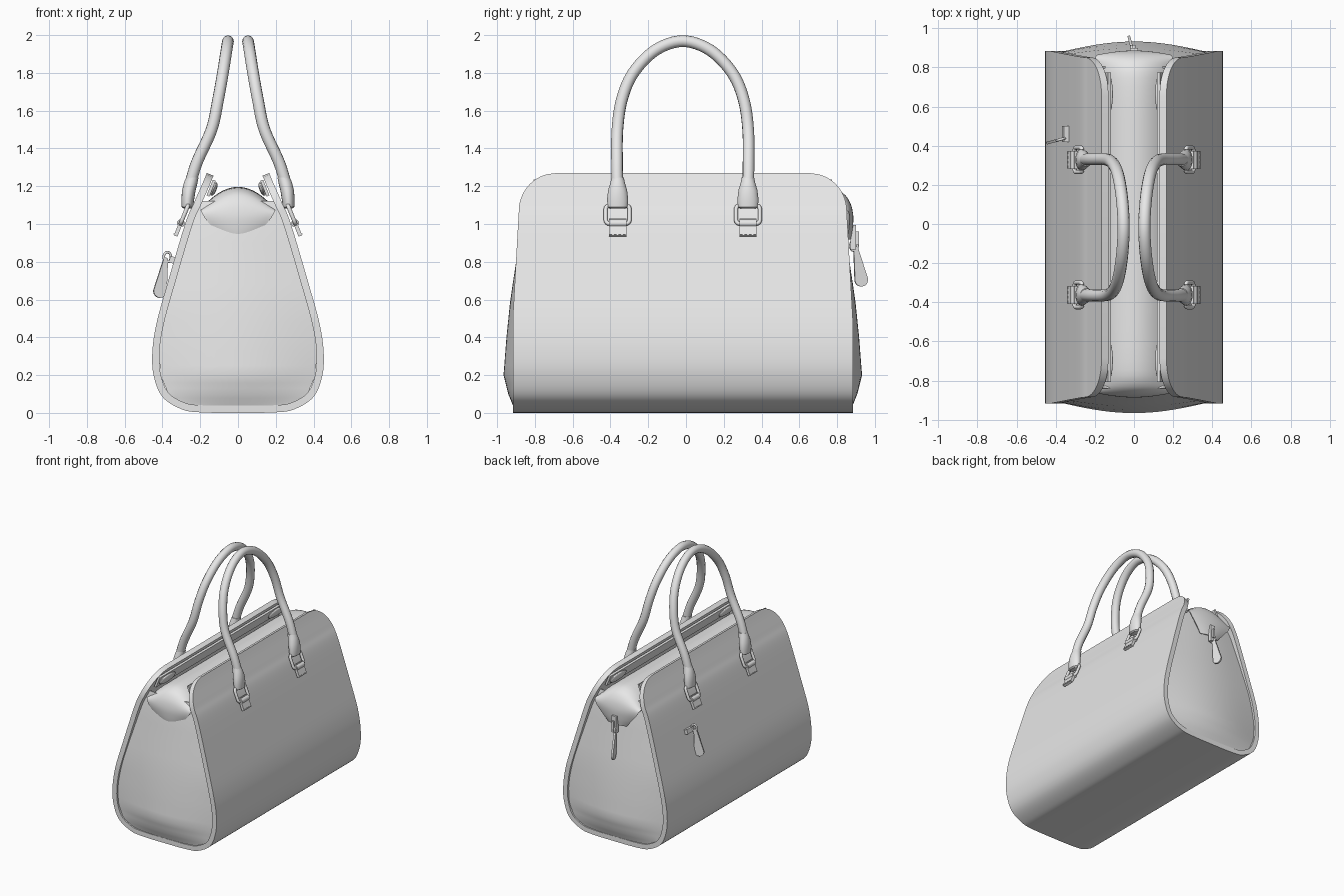
import bpy, bmesh, math
from mathutils import Vector, Matrix

if "Cube" in bpy.data.objects:
    bpy.data.objects.remove(bpy.data.objects["Cube"])

mat = bpy.data.materials.new("light grey leather")
mat.diffuse_color = (0.8, 0.8, 0.8, 1)
mat.use_nodes = True
mat.node_tree.nodes["Principled BSDF"].inputs["Base Color"].default_value = mat.diffuse_color


def finish(ob, angle=35):
    """Give the part its colour, consistent normals and smooth shading."""
    ob.data.materials.clear()
    ob.data.materials.append(mat)
    bm = bmesh.new()
    bm.from_mesh(ob.data)
    bmesh.ops.recalc_face_normals(bm, faces=bm.faces)
    bm.to_mesh(ob.data)
    bm.free()
    bpy.ops.object.select_all(action='DESELECT')
    ob.select_set(True)
    bpy.context.view_layer.objects.active = ob
    bpy.ops.object.shade_smooth_by_angle(angle=math.radians(angle))
    return ob


def add_mesh(name, verts, faces, thick=0, offset=0, angle=35):
    me = bpy.data.meshes.new(name)
    me.from_pydata([tuple(v) for v in verts], [], faces)
    ob = bpy.data.objects.new(name, me)
    bpy.context.collection.objects.link(ob)
    if thick:
        mod = ob.modifiers.new("thickness", 'SOLIDIFY')
        mod.thickness, mod.offset, mod.use_even_offset = thick, offset, True
        bpy.context.view_layer.objects.active = ob
        bpy.ops.object.modifier_apply(modifier=mod.name)
    return finish(ob, angle)


def loft(name, rows, closed=False, **kw):
    """Skin rows of points; closed rows become a capped solid."""
    n = len(rows[0])
    verts = [p for r in rows for p in r]
    faces = [(i * n + j, (i + 1) * n + j, (i + 1) * n + (j + 1) % n, i * n + (j + 1) % n)
             for i in range(len(rows) - 1) for j in range(n if closed else n - 1)]
    if closed:
        faces += [tuple(range(n)), tuple(range((len(rows) - 1) * n, len(rows) * n))]
    return add_mesh(name, verts, faces, **kw)


def spline(pts, n=8):
    """Catmull-Rom curve through the points."""
    p = [Vector(q) for q in pts]
    p = [2 * p[0] - p[1]] + p + [2 * p[-1] - p[-2]]
    out = []
    for a, b, c, d in zip(p, p[1:], p[2:], p[3:]):
        for k in range(n):
            t = k / n
            out.append(0.5 * (2 * b + (c - a) * t + (2 * a - 5 * b + 4 * c - d) * t * t
                              + (3 * b - a - 3 * c + d) * t ** 3))
    return out + [p[-2]]


def interp(table, z):
    for (z0, a), (z1, b) in zip(table, table[1:]):
        if z <= z1:
            return a + (b - a) * max(0, (z - z0) / (z1 - z0))
    return table[-1][1]


def tube(name, pts, r, cyclic=False):
    cu = bpy.data.curves.new(name, 'CURVE')
    cu.dimensions, cu.bevel_depth, cu.bevel_resolution = '3D', r, 4
    cu.use_fill_caps = True
    sp = cu.splines.new('POLY')
    sp.points.add(len(pts) - 1)
    for q, p in zip(sp.points, pts):
        q.co = (*p, 1)
    sp.use_cyclic_u = cyclic
    ob = bpy.data.objects.new(name, cu)
    bpy.context.collection.objects.link(ob)
    bpy.ops.object.select_all(action='DESELECT')
    ob.select_set(True)
    bpy.context.view_layer.objects.active = ob
    bpy.ops.object.convert(target='MESH')
    return finish(bpy.context.view_layer.objects.active)


def solid(name, kind, size, M):
    bm = bmesh.new()
    if kind == 'box':
        bmesh.ops.create_cube(bm, size=1)
    elif kind == 'ball':
        bmesh.ops.create_uvsphere(bm, u_segments=24, v_segments=12, radius=0.5)
    else:  # cylinder along y
        bmesh.ops.create_cone(bm, cap_ends=True, segments=16, radius1=0.5, radius2=0.5, depth=1,
                              matrix=Matrix.Rotation(math.pi / 2, 4, 'X'))
    bm.transform(M @ Matrix.Diagonal((*size, 1)))
    me = bpy.data.meshes.new(name)
    bm.to_mesh(me)
    bm.free()
    ob = bpy.data.objects.new(name, me)
    bpy.context.collection.objects.link(ob)
    return finish(ob)


CY = -0.017  # the shell sits slightly forward

# Outer shell: a U-shaped sheet with rounded upper corners
half = [(.165, 1.27), (.19, 1.21), (.234, 1.11), (.28, 1.0), (.375, .68), (.43, .48), (.453, .33),
        (.447, .2), (.40, .085), (.30, .02), (.2, .003), (0, 0)]
profile = spline(half + [(-x, z) for x, z in half[-2::-1]])


def reach(z):
    if z <= 1.07:
        return interp([(.5, .90), (1.07, .868)], z)
    return .668 + .2 * math.sqrt(max(0, 1 - ((z - 1.07) / .2) ** 2))


rows = [[(x, CY + reach(z), z), (x, CY - reach(z), z)] for x, z in profile]
n = len(rows)
add_mesh("outer_shell", [p for r in rows for p in r],
         [(2 * i + 1, 2 * i + 3, 2 * i + 2, 2 * i) for i in range(n - 1)], thick=.038, offset=-1)

# Bulging end panels
width = [(.03, .2), (.06, .3), (.1, .367), (.2, .41), (.33, .417), (.48, .394), (.68, .339), (1.0, .244), (1.12, .2)]
edge = [(.03, .885), (.6, .875), (1.0, .83), (1.12, .81)]
bulge = [(.03, .005), (.1, .035), (.2, .062), (.4, .05), (.6, .033), (.8, .025), (1.12, .015)]
levels = [.03, .045, .06, .08, .1, .13, .16, .2, .25, .33, .4, .48, .58, .68, .8, .9, 1.0, 1.12]
for s, end in ((-1, "front"), (1, "back")):
    rows = []
    for z in levels:
        w = interp(width, z)
        rows.append([(w * k / 10, CY + s * (interp(edge, z) + interp(bulge, z) * math.cos(k / 10 * math.pi / 2)), z)
                     for k in range(-10, 11)])
    loft(end + "_end_panel", rows, thick=.01, angle=60)

# Domed zip panel along the top, folding down into a tab at both ends: y, z, half width, edge drop
stations = [(.868, .92, .08, 0), (.878, .98, .13, 0), (.88, 1.05, .185, .0), (.86, 1.12, .195, .05),
            (.81, 1.17, .195, .1), (.7, 1.19, .197, .12), (.35, 1.19, .197, .12), (0, 1.19, .197, .12)]
stations += [(-y, z, w, d) for y, z, w, d in stations[-2::-1]]
rows = []
for y, z, w, d in spline([s[:3] for s in stations], 4) and [
        (a[0], a[1], a[2], b[0]) for a, b in zip(spline([s[:3] for s in stations], 4),
                                                 spline([(s[3], 0) for s in stations], 4))]:
    back = .02 * max(0, (abs(y) - .7) / .18)
    rows.append([(w * k / 8, y - math.copysign(back, y) * (k / 8) ** 2, z - max(0, d) * (k / 8) ** 2)
                 for k in range(-8, 9)])
loft("zip_panel", rows, thick=.01, angle=60)

SL = .387  # lean of the shell wall near the top
for s, side in ((-1, "left"), (1, "right")):
    lean = Matrix.Rotation(-s * SL, 4, 'Y')
    # Inner facing strip and oval snaps
    solid(side + "_inner_strip", 'box', (.016, 1.58, .09),
          Matrix.Translation((s * .142, CY, 1.19)) @ lean)
    for y in (-.68, .68):
        solid(side + "_snap", 'ball', (.03, .2, .075),
              Matrix.Translation((s * .128, CY + y, 1.185)) @ lean)
    # Arched handle
    h = [(.268, .345, 1.12), (.26, .346, 1.18), (.22, .348, 1.32), (.14, .346, 1.5), (.105, .322, 1.66),
         (.08, .262, 1.8), (.061, .145, 1.92), (.053, 0, 1.968)]
    h += [(x, -y, z) for x, y, z in h[-2::-1]]
    tube(side + "_handle", spline([(s * x, CY + y, z) for x, y, z in h], 6), .031)
    for y in (CY - .345, CY + .345):
        # Flared sleeve at the handle end: x, z, radius x, radius y
        sleeve = [(.268, 1.082, .02, .04), (.268, 1.09, .03, .053), (.266, 1.13, .034, .056),
                  (.26, 1.18, .036, .05), (.25, 1.22, .036, .038), (.242, 1.245, .033, .033)]
        loft(side + "_handle_sleeve",
             [[(s * x + rx * math.cos(a), y + ry * math.sin(a), z)
               for a in (k * math.tau / 20 for k in range(20))] for x, z, rx, ry in sleeve], closed=True)
        # Rounded rectangular ring
        M = Matrix.Translation((s * .284, y, 1.05)) @ lean
        ring = []
        for k, (cy, cz) in enumerate([(1, 1), (-1, 1), (-1, -1), (1, -1)]):
            for j in range(5):
                a = (k + j / 4) * math.pi / 2
                ring.append(M @ Vector((0, cy * .043 + .02 * math.cos(a), cz * .032 + .02 * math.sin(a))))
        tube(side + "_handle_ring", ring, .011, True)
        # Strap tab looped round the ring, with stitches
        solid(side + "_strap_tab", 'box', (.02, .092, .095), M @ Matrix.Translation((0, 0, -.075)))
        solid(side + "_strap_loop", 'cylinder', (.042, .092, .042), M @ Matrix.Translation((0, 0, -.05)))
        for k in range(4):
            solid(side + "_stitch", 'box', (.006, .014, .006),
                  M @ Matrix.Translation((s * .011, -.036 + .024 * k, -.117)))


def zip_pull(name, M):
    """Teardrop tag hanging outward (+y) from a small loop."""
    top, low, r0, r1 = Vector((.04, -.06)), Vector((.07, -.225)), .012, .036
    tilt = math.atan2(low.y - top.y, low.x - top.x)
    pts = [top + r0 * Vector((math.cos(a), math.sin(a)))
           for a in (tilt + math.pi / 2 + k * math.pi / 6 for k in range(7))]
    pts += [low + r1 * Vector((math.cos(a), math.sin(a)))
            for a in (tilt - math.pi / 2 + k * math.pi / 10 for k in range(11))]
    loft(name + "_tag", [[M @ Vector((x, p.x, p.y)) for p in pts] for x in (-.007, .007)], closed=True)
    tube(name + "_loop", [M @ Vector((0, .03 + .02 * math.cos(a), -.045 + .026 * math.sin(a)))
                          for a in (k * math.tau / 16 for k in range(16))], .007, True)


# Zip pull on the back tab
zip_pull("back_zip", Matrix.Translation((0, .86, .93)) @ Matrix.Rotation(math.radians(15), 4, 'Z'))
solid("back_zip_slider", 'box', (.04, .03, .13), Matrix.Translation((0, .885, .93)))
solid("back_zip_bridge", 'box', (.016, .03, .07), Matrix.Translation((0, .9, .925)))
# Zip pull on the outside of the left wall
zip_pull("side_zip", Matrix.Translation((-.345, .44, .87)) @ Matrix.Rotation(math.radians(105), 4, 'Z'))
solid("side_zip_slider", 'box', (.03, .08, .035),
      Matrix.Translation((-.348, .46, .81)) @ Matrix.Rotation(.29, 4, 'Y'))
